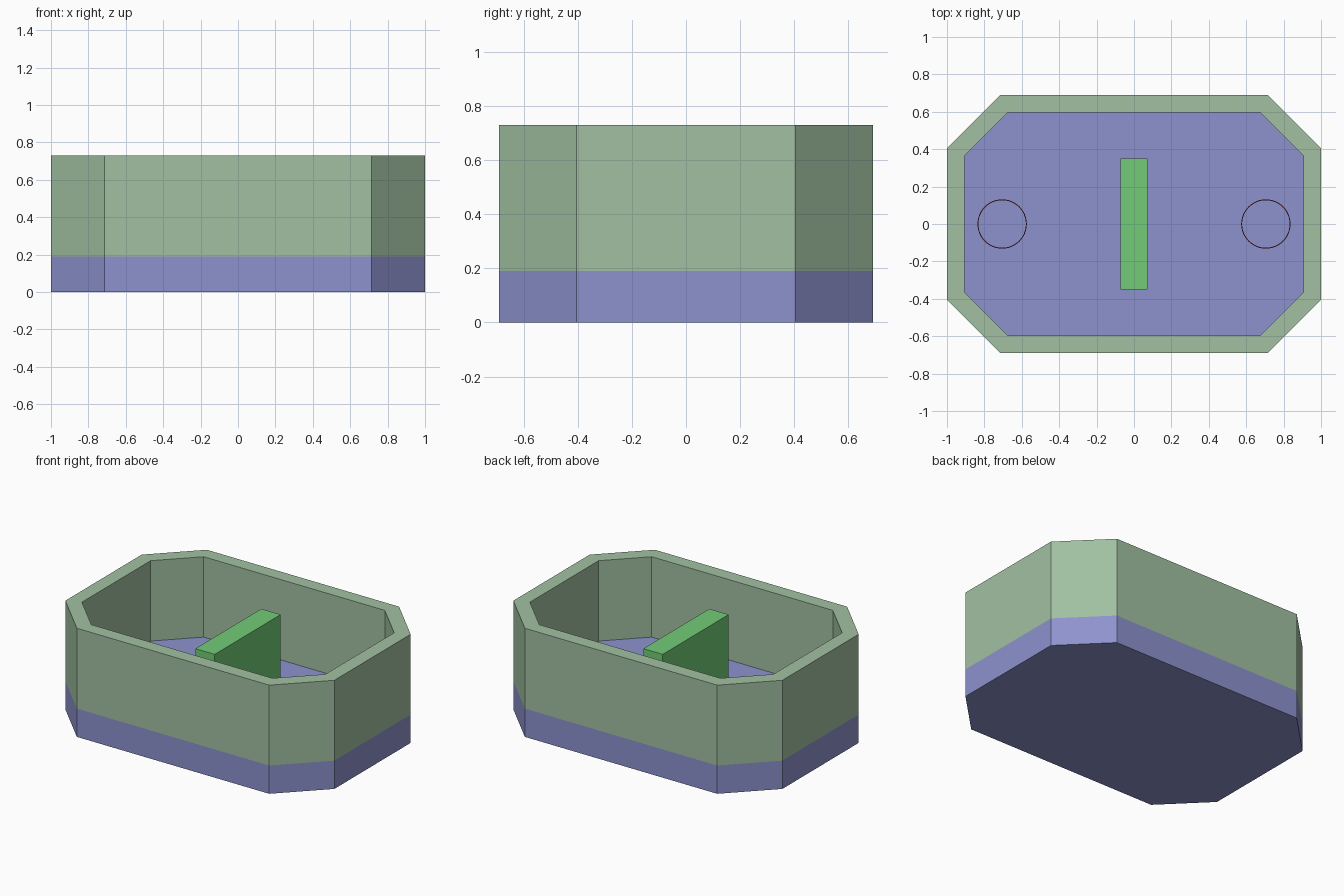
import bpy, bmesh, math

if "Cube" in bpy.data.objects:
    bpy.data.objects.remove(bpy.data.objects["Cube"])


def material(name, rgb):
    m = bpy.data.materials.new(name)
    m.diffuse_color = (*rgb, 1)
    m.use_nodes = True
    m.node_tree.nodes["Principled BSDF"].inputs["Base Color"].default_value = m.diffuse_color
    return m


def finish(name, bm, mat):
    bmesh.ops.recalc_face_normals(bm, faces=bm.faces)
    me = bpy.data.meshes.new(name)
    bm.to_mesh(me)
    bm.free()
    me.materials.append(mat)
    ob = bpy.data.objects.new(name, me)
    bpy.context.collection.objects.link(ob)
    return ob


def octagon(x, y, cx, cy):
    """Chamfered rectangle: half sizes x, y; chamfers start at cx and cy."""
    q = [(x, cy), (cx, y)]
    half = q + [(-a, b) for a, b in reversed(q)]
    return half + [(-a, -b) for a, b in half]


def circle(cx, r, n=48):
    return [(cx + r * math.cos(2 * math.pi * i / n), r * math.sin(2 * math.pi * i / n))
            for i in range(n)]


def prism(name, pts, z0, z1, mat):
    bm = bmesh.new()
    face = bm.faces.new([bm.verts.new((x, y, z0)) for x, y in pts])
    geom = bmesh.ops.extrude_face_region(bm, geom=[face], use_keep_orig=True)["geom"]
    top = [v for v in geom if isinstance(v, bmesh.types.BMVert)]
    bmesh.ops.translate(bm, verts=top, vec=(0, 0, z1 - z0))
    return finish(name, bm, mat)


def tube(name, outer, inner, z0, z1, mat):
    bm = bmesh.new()
    loops = [[bm.verts.new((x, y, z)) for x, y in pts]
             for pts, z in ((outer, z0), (outer, z1), (inner, z1), (inner, z0))]
    n = len(outer)
    for k in range(4):
        a, b = loops[k], loops[(k + 1) % 4]
        for i in range(n):
            j = (i + 1) % n
            bm.faces.new((a[i], a[j], b[j], b[i]))
    return finish(name, bm, mat)


blue = material("base_blue", (0.27, 0.29, 0.62))
sage = material("wall_sage", (0.36, 0.53, 0.36))
green = material("divider_green", (0.17, 0.60, 0.18))
red = material("ring_red", (0.25, 0.03, 0.03))

OUTER = octagon(1.0, 0.69, 0.715, 0.405)
INNER = octagon(0.905, 0.597, 0.673, 0.365)

# solid floor slab and the wall standing on its edge
prism("base", OUTER, 0.0, 0.19, blue)
tube("wall", OUTER, INNER, 0.19, 0.73, sage)

# central divider
prism("divider", [(-0.072, -0.35), (0.072, -0.35), (0.072, 0.35), (-0.072, 0.35)],
      0.19, 0.635, green)

# thin low rings on the floor at either end
for side, cx in (("left", -0.705), ("right", 0.705)):
    ring = tube(side + "_ring", circle(cx, 0.132), circle(cx, 0.127), 0.19, 0.25, red)
    bpy.context.view_layer.objects.active = ring
    ring.select_set(True)
    bpy.ops.object.shade_smooth_by_angle()
    ring.select_set(False)
